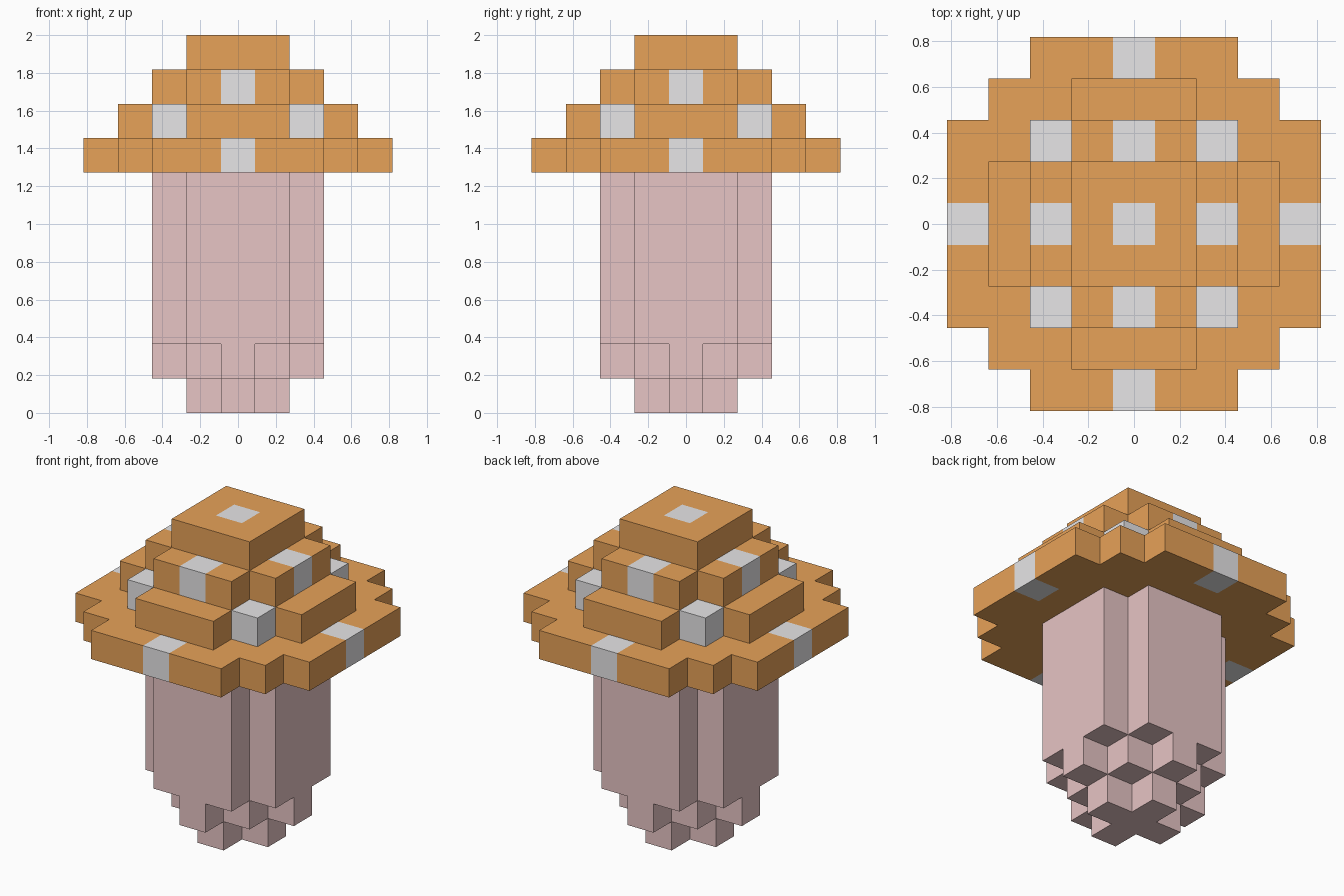
import bpy, bmesh, math
from mathutils import Vector

cube = bpy.data.objects.get("Cube")
if cube:
    bpy.data.objects.remove(cube, do_unlink=True)

U = 2 / 11  # block size: the mushroom is eleven blocks tall


def material(name, rgb):
    m = bpy.data.materials.new(name)
    m.use_nodes = True
    m.diffuse_color = (*rgb, 1)
    m.node_tree.nodes["Principled BSDF"].inputs["Base Color"].default_value = (*rgb, 1)
    return m


stem_pink = material("stem pink", (1.0, 0.695, 0.695))
cap_orange = material("cap orange", (1.0, 0.45, 0.123))
spot_white = material("spot white", (1.0, 0.99, 1.0))


def cross(a, b):
    """Blocks of two crossed bars, each a long and b wide from the middle."""
    r = range(-a, a + 1)
    return {(x, y) for x in r for y in r if min(abs(x), abs(y)) <= b}


def square(a):
    return cross(a, a)


def build(name, layers, mats, is_spot=lambda x, y, z: False):
    """Make the outer skin of stacked block layers, given as {level: blocks}."""
    blocks = {(x, y, z) for z, cells in layers.items() for x, y in cells}
    bm = bmesh.new()
    verts = {}
    for block in sorted(blocks):
        for axis in range(3):
            for sign in (-1, 1):
                n = Vector((0, 0, 0))
                n[axis] = sign
                c = Vector(block)
                if tuple(int(i) for i in c + n) in blocks:
                    continue
                u = Vector((0, 0, 0))
                u[(axis + 1) % 3] = 1
                v = n.cross(u)
                ring = []
                for s, t in ((-1, -1), (1, -1), (1, 1), (-1, 1)):
                    p = c + (n + u * s + v * t) / 2 + Vector((0, 0, 0.5))
                    key = tuple(p)
                    if key not in verts:
                        verts[key] = bm.verts.new(p * U)
                    ring.append(verts[key])
                face = bm.faces.new(ring)
                face.material_index = int(is_spot(*block))
    # merge flat areas of one colour
    bmesh.ops.dissolve_limit(bm, angle_limit=math.radians(1), verts=bm.verts[:],
                             edges=bm.edges[:], delimit={'MATERIAL'})
    mesh = bpy.data.meshes.new(name)
    bm.to_mesh(mesh)
    bm.free()
    for m in mats:
        mesh.materials.append(m)
    obj = bpy.data.objects.new(name, mesh)
    bpy.context.collection.objects.link(obj)


# Stem: a tapered foot under a straight notched trunk
stem = {z: cross(2, 1) for z in range(2, 7)}
stem[0] = cross(1, 0)
stem[1] = square(1) | cross(2, 0)
build("stem", stem, [stem_pink])

# Cap: four stepped tiers, widest at the rim
corners = {(x, y) for x in (-2, 2) for y in (-2, 2)}
cap = {
    7: cross(4, 2) | square(3),
    8: cross(3, 1) | corners,
    9: cross(2, 1),
    10: square(1),
}


def is_spot(x, y, z):
    """Spots sit mid-side on the rim and third tier, on corners, and on top."""
    if z == 8:
        return (x, y) in corners
    reach = {7: 4, 9: 2, 10: 0}[z]
    return 0 in (x, y) and max(abs(x), abs(y)) == reach


build("cap", cap, [cap_orange, spot_white], is_spot)
